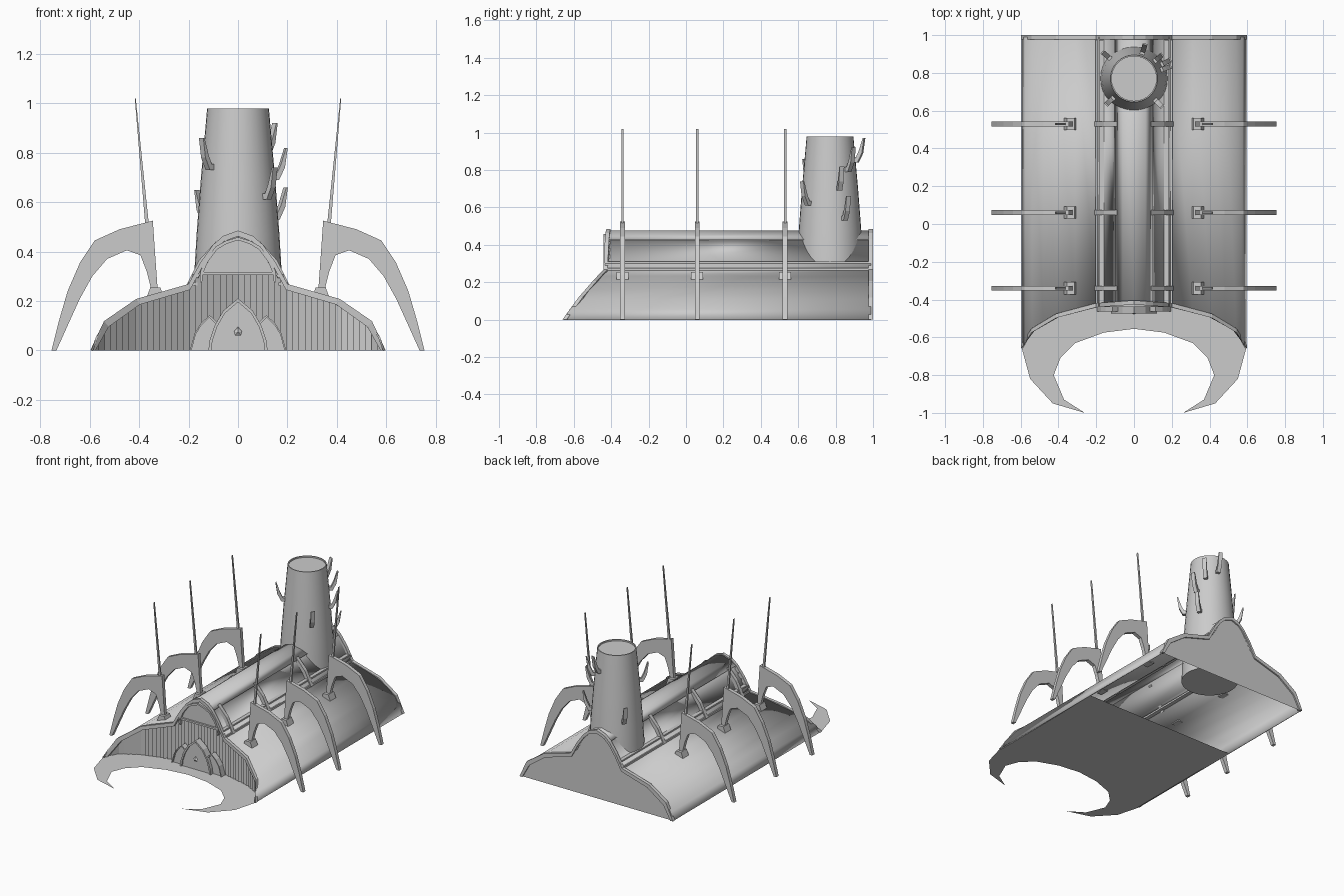
import bpy, bmesh, math

if "Cube" in bpy.data.objects:
    bpy.data.objects.remove(bpy.data.objects["Cube"])

mat = bpy.data.materials.new("stone grey")
mat.diffuse_color = (0.6, 0.6, 0.6, 1)
mat.use_nodes = True
mat.node_tree.nodes["Principled BSDF"].inputs["Base Color"].default_value = mat.diffuse_color


def make(name, verts, faces, smooth=False, fix=True):
    me = bpy.data.meshes.new(name)
    me.from_pydata(verts, [], faces)
    if fix:
        bm = bmesh.new()
        bm.from_mesh(me)
        bmesh.ops.recalc_face_normals(bm, faces=bm.faces)
        bm.to_mesh(me)
        bm.free()
    me.materials.append(mat)
    ob = bpy.data.objects.new(name, me)
    bpy.context.collection.objects.link(ob)
    if smooth:
        bpy.context.view_layer.objects.active = ob
        ob.select_set(True)
        bpy.ops.object.shade_smooth_by_angle(angle=math.radians(35))
        ob.select_set(False)
    return ob


def strip(name, outer, inner, d0, d1, to3d):
    """Solid bar between two 2D lines, with depth d0..d1."""
    v, f, n = [], [], len(outer)
    for o, i in zip(outer, inner):
        v += [to3d(*o, d0), to3d(*o, d1), to3d(*i, d1), to3d(*i, d0)]
    for k in range(n - 1):
        for j in range(4):
            a, b = 4 * k + j, 4 * k + (j + 1) % 4
            f.append((a, b, b + 4, a + 4))
    f += [(3, 2, 1, 0), tuple(range(4 * n - 4, 4 * n))]
    return make(name, v, f)


def box(name, x0, x1, y0, y1, z0, z1):
    return strip(name, [(x0, z1), (x1, z1)], [(x0, z0), (x1, z0)], y0, y1,
                 lambda a, b, d: (a, d, b))


def lerp(table, x):
    for (a, p), (b, q) in zip(table, table[1:]):
        if a <= x <= b:
            return p + (q - p) * (x - a) / (b - a)
    return table[-1][1]


def mirrored(half):
    """Right half listed from the outside to the middle -> full line."""
    return half + [(-x, z) for x, z in reversed(half) if x > 0]


FRONT = [(0, -.42), (.2, -.435), (.41, -.49), (.54, -.565), (.595, -.655)]
SHELL = [(.595, 0), (.54, .11), (.41, .2), (.2, .26), (.15, .35),
         (.1, .42), (.06, .455), (0, .477)]


def front_y(x):
    return lerp(FRONT, abs(x))


def plain(a, b, d):
    return (a, d, b)


# Roof, with recessed upper side panels under the ridge cap
roof = mirrored([(.595, 0), (.575, .055), (.54, .11), (.48, .16), (.41, .2),
                 (.31, .233), (.2, .26), (.185, .3), (.165, .3), (.085, .425),
                 (.1, .425), (.06, .455), (0, .477)])
v, f = [], []
for x, z in roof:
    v += [(x, front_y(x), z), (x, .99, z)]
for k in range(len(roof) - 1):
    f.append((2 * k, 2 * k + 1, 2 * k + 3, 2 * k + 2))
ob = make("roof", v, f, smooth=True, fix=False)
sol = ob.modifiers.new("thickness", 'SOLIDIFY')
sol.thickness, sol.offset = .008, -1

# Flat back gable
shell = mirrored(SHELL)
make("back_gable", [(x, .99, z) for x, z in reversed(shell)],
     [tuple(range(len(shell)))], fix=False)

# Edge trims at both ends
out = [(x * 1.005, z + .008 if z else 0) for x, z in shell]
inn = [(x * .97, max(z - .015, 0)) for x, z in shell]
strip("front_roof_trim", out, inn, -.006, .016,
      lambda a, b, d: (a, front_y(a) + d, b))
strip("back_roof_trim", out, inn, .976, 1, plain)

# Curved plank wall at the front
heights = [(x, z) for x, z in reversed(SHELL)]
v, f, n = [], [], 48
for i in range(n):
    for j in (0, 1):
        x = -.59 + 1.18 * (i + j) / n
        y = front_y(x) + .012 + .012 * j
        v += [(x, y, 0), (x, y, max(lerp(heights, abs(x)) - .004, .005))]
for k in range(2 * n - 1):
    f.append((2 * k, 2 * k + 2, 2 * k + 3, 2 * k + 1))
make("front_plank_wall", v, f, fix=False)

# Upper gable panel, beam and inner arch
ped = mirrored([(.15, .315), (.13, .365), (.09, .415), (.05, .44), (0, .455)])
make("gable_panel", [(x, -.424, z) for x, z in reversed(ped)],
     [tuple(range(len(ped)))], fix=False)
box("gable_beam", -.15, .15, -.437, -.415, .305, .318)
arch = mirrored([(.155, .28), (.152, .32), (.13, .37), (.09, .42),
                 (.05, .443), (0, .458)])
strip("gable_arch", arch, [(x * .94, z - .012) for x, z in arch],
      -.44, -.415, plain)

# Ground plate with two horns
right = [(.26, -1), (.43, -.95), (.55, -.82), (.595, -.655), (.595, .26)]
inner = [(.37, -.93), (.425, -.8), (.39, -.71), (.31, -.63), (.16, -.575)]
loop = (right + [(-x, y) for x, y in reversed(right)]
        + [(-x, y) for x, y in inner] + [(0, -.555)] + inner[::-1])
make("ground_plate", [(x, y, 0) for x, y in loop],
     [tuple(range(len(loop)))], fix=False)


# Doorway: pointed centre arch with two side leaves
def doorway(name, line, cx, y0, y1):
    inn = [(cx + (x - cx) * .9, z * .93) for x, z in line]
    strip(name + "_frame", line, inn, y0, y1, plain)
    make(name + "_panel", [(x, y0 + .012, z) for x, z in inn],
         [tuple(range(len(inn)))[::-1]], fix=False)


doorway("centre_door", mirrored([(.12, 0), (.115, .04), (.095, .1), (.06, .16),
                                 (0, .21)]), 0, -.475, -.425)
for s in (1, -1):
    leaf = [(.195, 0), (.175, .07), (.15, .11), (.115, .142), (.08, .11),
            (.075, 0)]
    if s < 0:
        leaf = [(-x, z) for x, z in reversed(leaf)]
    doorway("side_door", leaf, s * .13, -.462, -.42)
ring = [(0, .095), (.017, .075), (.012, .06), (-.012, .06), (-.017, .075)]
make("door_handle", [(x, -.47, z) for x, z in ring] + [(0, -.48, .075)],
     [(i, (i + 1) % 5, 5) for i in range(5)])

# Side buttresses with feet, needles and roof ribs
leg_out = [(.755, 0), (.725, .12), (.69, .24), (.64, .355), (.58, .445),
           (.48, .49), (.345, .525), (.335, .38), (.325, .24)]
leg_in = [(.735, 0), (.69, .1), (.64, .21), (.59, .3), (.53, .37),
          (.45, .405), (.395, .385), (.37, .32), (.35, .24)]
for y in (-.34, .06, .53):
    for s in (1, -1):
        side = lambda a, b, d: (s * a, y + d, b)
        strip("buttress", leg_out, leg_in, -.013, .013, side)
        strip("needle", [(.36, .5), (.414, 1.02)], [(.375, .5), (.418, 1.02)],
              -.006, .006, side)
        strip("buttress_foot", [(.315, .255), (.355, .255)],
              [(.3, .215), (.37, .215)], -.032, .032, side)
        strip("roof_rib", [(.208, .265), (.158, .365), (.09, .44)],
              [(.19, .25), (.14, .345), (.085, .415)], -.013, .013, side)

# Ledges along the roof
for s in (1, -1):
    box("roof_ledge", *sorted((s * .165, s * .203)), -.42, .975, .262, .275)
    box("upper_ledge", *sorted((s * .16, s * .185)), -.42, .975, .297, .31)

# Tower
TY, N = .77, 32
levels = [(.1, .185), (.3, .178), (.48, .167), (.7, .15), (.98, .125),
          (.98, .118), (.97, .118)]


def radius(z):
    return lerp(levels[:5], z)


v, f = [], []
for z, r in levels:
    v += [(r * math.cos(2 * math.pi * k / N),
           TY + r * math.sin(2 * math.pi * k / N), z) for k in range(N)]
for l in range(len(levels) - 1):
    for k in range(N):
        a, b = l * N + k, l * N + (k + 1) % N
        f.append((a, b, b + N, a + N))
f += [tuple(range(N))[::-1], tuple(range(len(v) - N, len(v)))]
make("tower", v, f, smooth=True)

# Curved thorns on the tower
for deg, z in [(223, .73), (140, .52), (18, .69), (-45, .61), (40, .79),
               (27, .53), (72, .84)]:
    c, q, r = math.cos(math.radians(deg)), math.sin(math.radians(deg)), radius(z)
    strip("tower_thorn",
          [(r - .02, z), (r + .02, z), (r + .045, z + .05), (r + .057, z + .13)],
          [(r - .02, z + .025), (r + .01, z + .025), (r + .027, z + .06),
           (r + .05, z + .13)], -.013, .013,
          lambda a, b, d: (a * c - d * q, TY + a * q + d * c, b))
